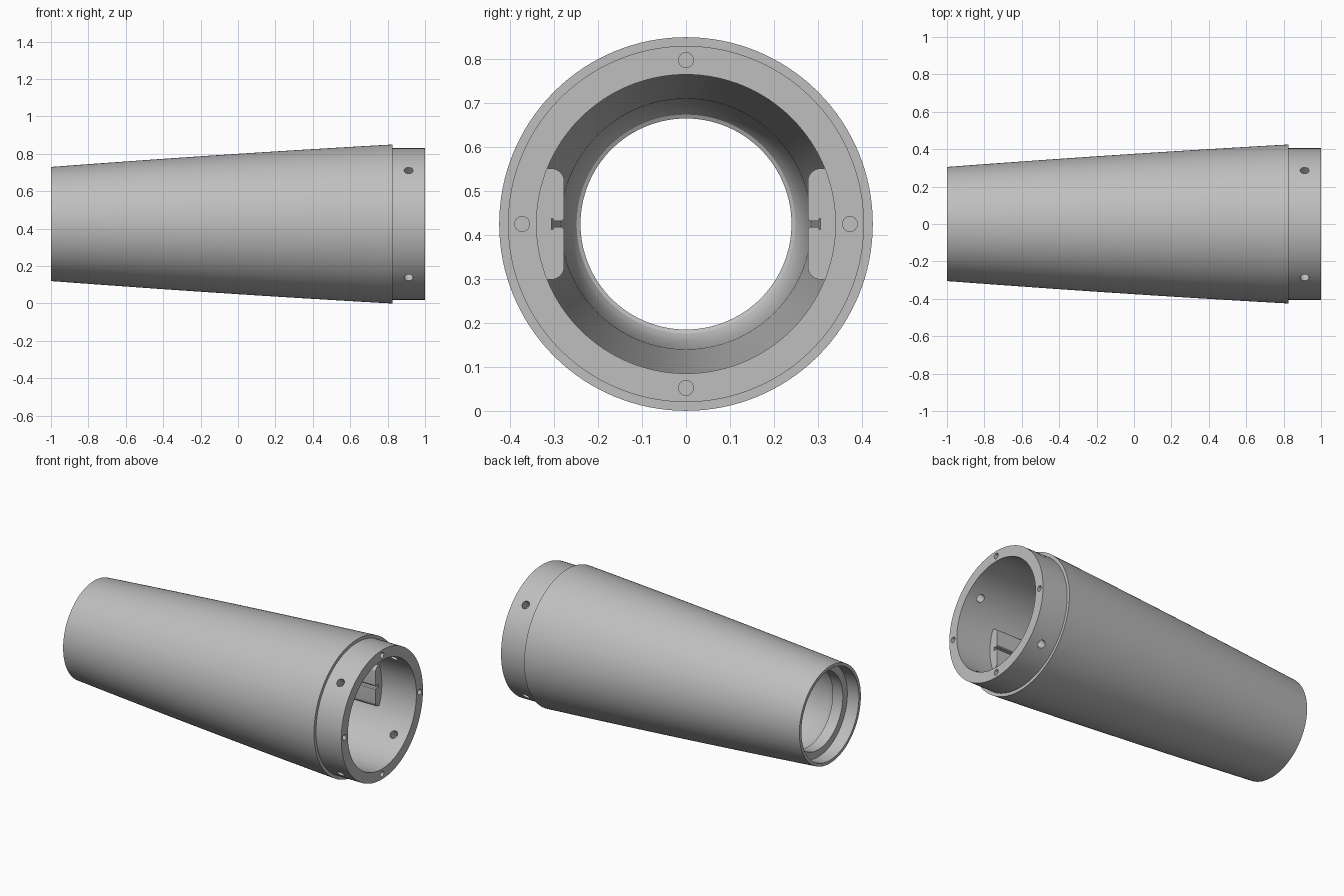
import bpy, bmesh, math
from mathutils import Matrix, Vector

if "Cube" in bpy.data.objects:
    bpy.data.objects.remove(bpy.data.objects["Cube"])

CZ = 0.425          # height of the tube axis
SEG = 128

grey = bpy.data.materials.new("light grey")
grey.diffuse_color = (0.52, 0.52, 0.52, 1)
grey.use_nodes = True
grey.node_tree.nodes["Principled BSDF"].inputs["Base Color"].default_value = grey.diffuse_color


def make(name, bm):
    bmesh.ops.recalc_face_normals(bm, faces=bm.faces)
    me = bpy.data.meshes.new(name)
    bm.to_mesh(me)
    bm.free()
    me.materials.append(grey)
    ob = bpy.data.objects.new(name, me)
    bpy.context.collection.objects.link(ob)
    return ob


def activate(ob):
    bpy.ops.object.select_all(action='DESELECT')
    ob.select_set(True)
    bpy.context.view_layer.objects.active = ob


def lathe(name, profile):
    """Revolve a closed (x, radius) outline about the tube axis."""
    bm = bmesh.new()
    rings = []
    for i in range(SEG):
        a = 2 * math.pi * i / SEG
        rings.append([bm.verts.new((x, r * math.cos(a), CZ + r * math.sin(a)))
                      for x, r in profile])
    n = len(profile)
    for i in range(SEG):
        p, q = rings[i], rings[(i + 1) % SEG]
        for j in range(n):
            k = (j + 1) % n
            bm.faces.new((p[j], p[k], q[k], q[j]))
    return make(name, bm)


def add_pin(bm, centre, direction, radius, length):
    rot = Vector((0, 0, 1)).rotation_difference(Vector(direction)).to_matrix().to_4x4()
    bmesh.ops.create_cone(bm, cap_ends=True, segments=32, radius1=radius,
                          radius2=radius, depth=length,
                          matrix=Matrix.Translation(centre) @ rot)


# Tapered tube: slightly bowed outside, spigot at the wide end
outer = []
for i in range(13):
    t = i / 12
    outer.append((-1 + 1.825 * t, 0.305 + 0.12 * t + 0.018 * t * (1 - t)))
spigot = [(0.825, 0.405), (1.0, 0.405), (1.0, 0.34), (0.76, 0.34)]
# Bore narrows, then curves in to the lip at the small end
bore = [(-0.62, 0.285)]
for i in range(1, 9):
    a = math.pi / 2 * i / 8
    bore.append((-0.62 - 0.23 * math.sin(a), 0.24 + 0.045 * math.cos(a)))
lip = [(-0.92, 0.24), (-0.92, 0.285), (-1.0, 0.285)]
tube = lathe("tapered_tube", outer + spigot + bore + lip)

# Screw holes: four blind in the end face, four radial through the spigot
bm = bmesh.new()
for i in range(4):
    a = math.pi / 2 * i
    add_pin(bm, (1.0, 0.373 * math.cos(a), CZ + 0.373 * math.sin(a)),
            (1, 0, 0), 0.017, 0.12)
    a += math.pi / 4
    d = (0, math.cos(a), math.sin(a))
    add_pin(bm, (0.912, 0.375 * d[1], CZ + 0.375 * d[2]), d, 0.024, 0.2)
cutter = make("hole_cutter", bm)
cutter.hide_render = True
mod = tube.modifiers.new("holes", 'BOOLEAN')
mod.operation = 'DIFFERENCE'
mod.solver = 'EXACT'
mod.object = cutter
activate(tube)
bpy.ops.object.modifier_apply(modifier=mod.name)
bpy.data.objects.remove(cutter)
bpy.ops.object.shade_smooth_by_angle(angle=math.radians(30))


# Slotted rails on both inner sides
def rail(name, side):
    half = [(0.277, 0.012), (0.283, 0.007), (0.302, 0.007), (0.302, 0.013),
            (0.306, 0.013)]
    rim = []
    for i in range(9):
        a = math.pi / 2 * i / 8
        rim.append((0.307 - 0.03 * math.sin(a), 0.0965 + 0.03 * math.cos(a)))
    upper = [(0.355, 0.1265)] + rim + half
    outline = upper + [(y, -z) for y, z in reversed(upper)]
    bm = bmesh.new()
    front = [bm.verts.new((0.76, side * y, CZ + z)) for y, z in outline]
    face = bm.faces.new(front)
    new = bmesh.ops.extrude_face_region(bm, geom=[face], use_keep_orig=True)
    moved = [v for v in new['geom'] if isinstance(v, bmesh.types.BMVert)]
    bmesh.ops.translate(bm, verts=moved, vec=(-0.46, 0, 0))
    ob = make(name, bm)
    activate(ob)
    bpy.ops.object.shade_smooth_by_angle(angle=math.radians(30))


rail("left_rail", -1)
rail("right_rail", 1)
